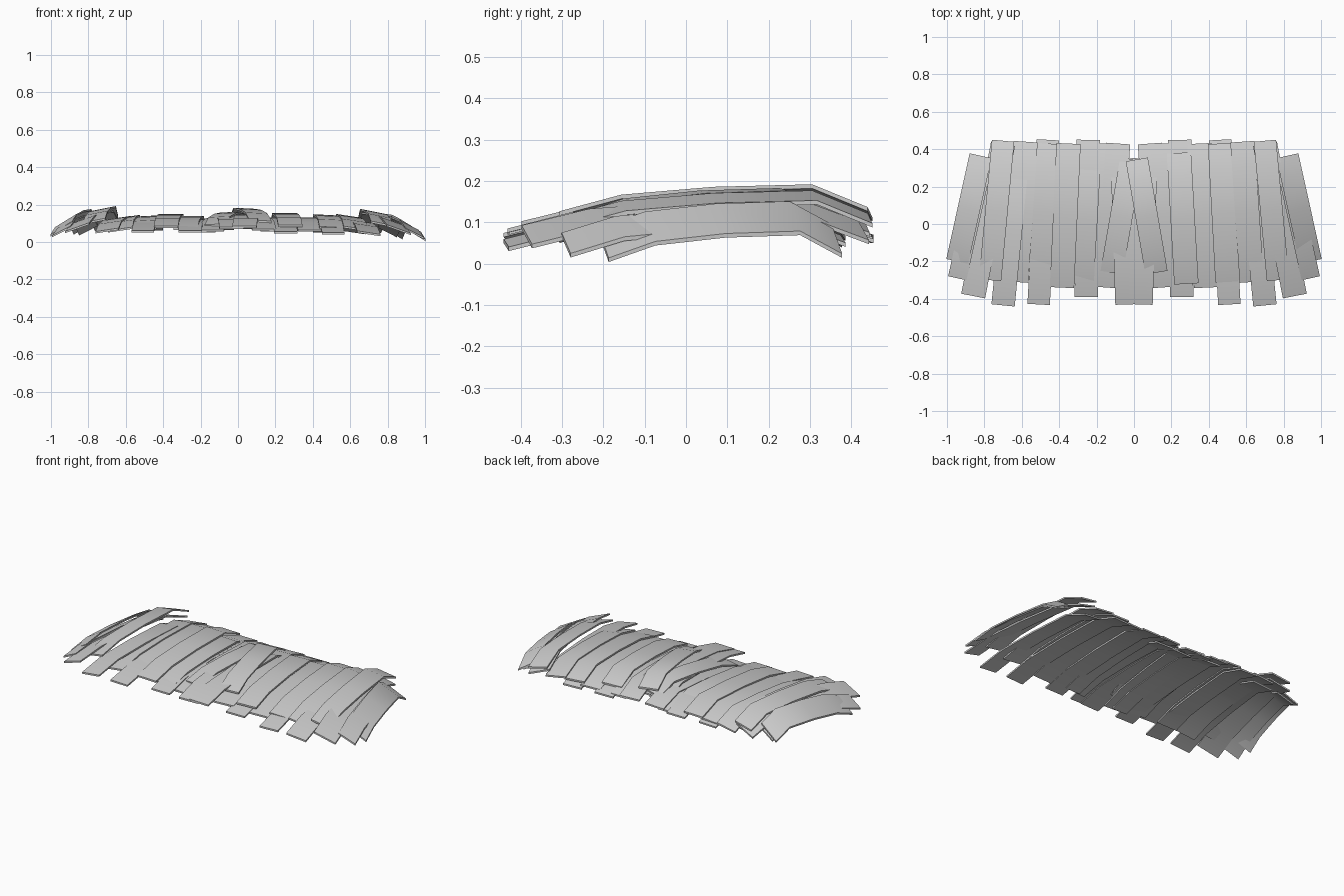
import bpy
import bmesh
from mathutils import Vector

cube = bpy.data.objects.get("Cube")
if cube:
    bpy.data.objects.remove(cube, do_unlink=True)

grey = bpy.data.materials.new("plain grey")
grey.use_nodes = True
colour = (0.6, 0.6, 0.6, 1)
grey.diffuse_color = colour
grey.node_tree.nodes["Principled BSDF"].inputs["Base Color"].default_value = colour

# Arched lengthwise profile: (fraction from front to back, drop from the crest)
ARCH = [(0, -0.065), (0.2, -0.025), (0.5, -0.006), (0.82, 0), (1, -0.055)]
THICKNESS = 0.01


def make_strip(name, back, front, width, crest, roll, side):
    """One thin bent plank; roll lowers its outer edge, side mirrors it."""
    start, end = Vector(front), Vector(back)
    across = Vector(((end - start).y, -(end - start).x)).normalized()
    bm = bmesh.new()
    rows = []
    for t, drop in ARCH:
        mid = start.lerp(end, t)
        row = []
        for s in (-width / 2, width / 2):
            p = mid + across * s
            row.append(bm.verts.new((p.x * side, p.y, crest + drop - roll * s)))
        rows.append(row)
    for a, b in zip(rows, rows[1:]):
        bm.faces.new([a[0], a[1], b[1], b[0]])
    # Close the sheet into a thin solid
    extruded = bmesh.ops.extrude_face_region(bm, geom=bm.faces[:], use_keep_orig=True)
    lower = [v for v in extruded["geom"] if isinstance(v, bmesh.types.BMVert)]
    bmesh.ops.translate(bm, verts=lower, vec=(0, 0, -THICKNESS))
    bmesh.ops.recalc_face_normals(bm, faces=bm.faces[:])
    mesh = bpy.data.meshes.new(name)
    bm.to_mesh(mesh)
    bm.free()
    mesh.materials.append(grey)
    obj = bpy.data.objects.new(name, mesh)
    bpy.context.collection.objects.link(obj)
    bpy.ops.object.select_all(action="DESELECT")
    obj.select_set(True)
    bpy.context.view_layer.objects.active = obj
    bpy.ops.object.shade_smooth_by_angle(angle=0.6)


# name, back (x, y), front (x, y), width, left crest, right crest, roll
STRIPS = [
    ("outer_top", (.82, .365), (.945, -.2), .12, .115, .14, .6),
    ("outer_low", (.80, .36), (.945, -.29), .1, .115, .125, .5),
    ("shoulder_low", (.70, .43), (.86, -.385), .13, .135, .145, .35),
    ("shoulder_top", (.70, .445), (.77, -.3), .12, .165, .18, .2),
    ("corner_long", (.62, .38), (.70, -.435), .125, .115, .13, .15),
    ("corner_short", (.58, .44), (.63, -.31), .13, .14, .135, .15),
    ("side_long", (.46, .45), (.51, -.43), .12, .115, .125, 0),
    ("side_top", (.46, .43), (.5, -.31), .13, .145, .14, .05),
    ("middle_short", (.35, .43), (.385, -.34), .13, .13, .15, 0),
    ("middle_long", (.245, .45), (.255, -.39), .125, .12, .125, 0),
    ("inner_top", (.24, .38), (.28, -.32), .13, .155, .14, 0),
    ("inner_short", (.085, .43), (.14, -.34), .13, .135, .13, 0),
    ("inner_fill", (.16, .43), (.17, -.33), .1, .13, .125, 0),
    ("centre_long", (.06, .35), (.035, -.43), .13, .15, .145, 0),
    ("centre_top", (.015, .345), (.12, -.26), .12, .18, .16, .05),
]

for name, back, front, width, left, right, roll in STRIPS:
    make_strip("left_" + name, back, front, width, left, roll, 1)
    make_strip("right_" + name, back, front, width, right, roll, -1)
